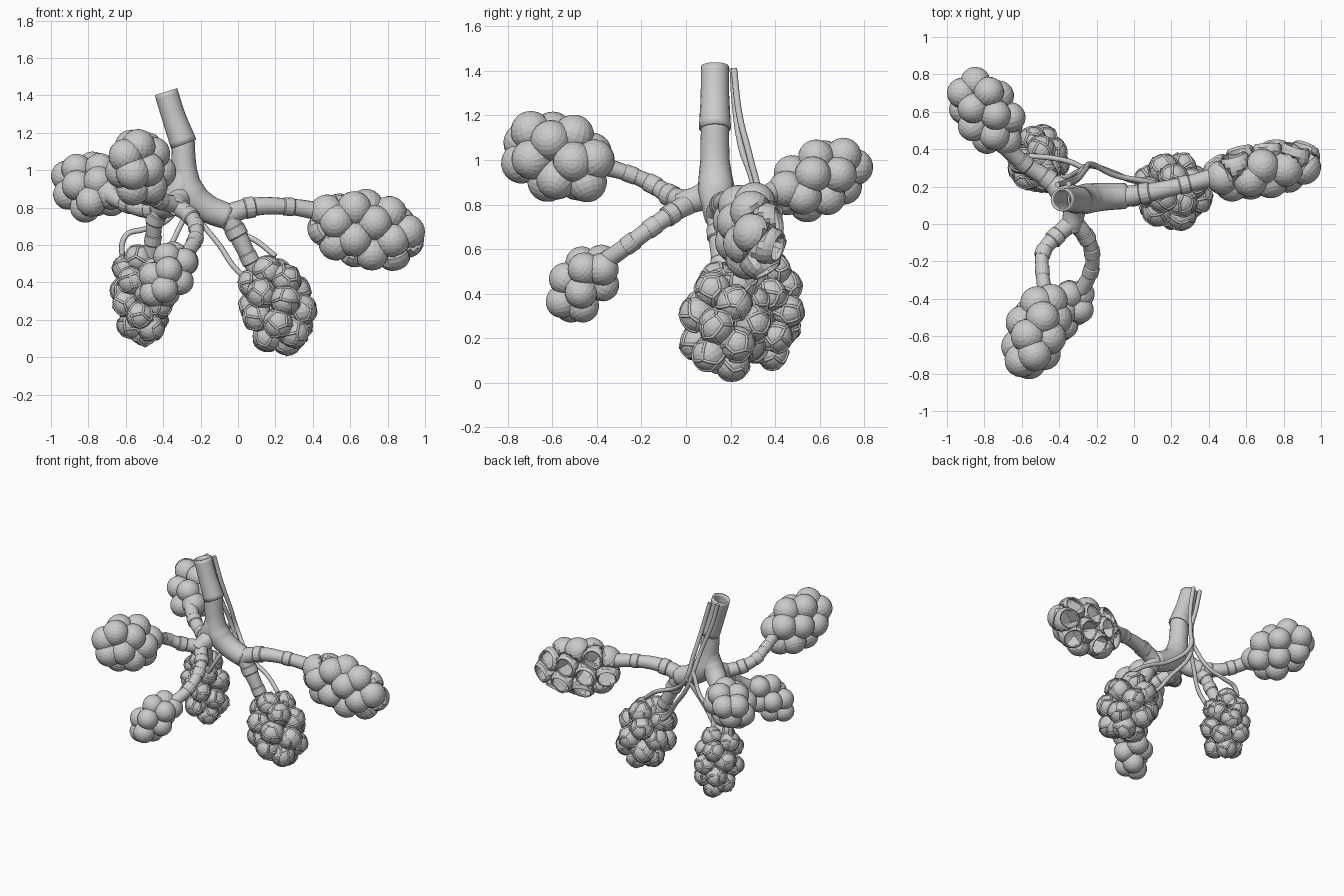
import bpy, bmesh, math, random
from mathutils import Vector, Matrix

if "Cube" in bpy.data.objects:
    bpy.data.objects.remove(bpy.data.objects["Cube"])

random.seed(4)
COL = bpy.context.collection


def add_mesh(name, bm):
    me = bpy.data.meshes.new(name)
    bm.to_mesh(me)
    bm.free()
    ob = bpy.data.objects.new(name, me)
    COL.objects.link(ob)
    return ob


def curve_mesh(name, paths, depth, res, bezier=True, caps=True, smooth=True):
    """Sweep round tubes along paths of (x, y, z, radius) and turn them into one mesh."""
    cu = bpy.data.curves.new(name, 'CURVE')
    cu.dimensions = '3D'
    cu.bevel_depth, cu.bevel_resolution = depth, res
    cu.resolution_u, cu.use_fill_caps = 6, caps
    for path in paths:
        if bezier:
            sp = cu.splines.new('BEZIER')
            sp.bezier_points.add(len(path) - 1)
            for bp, p in zip(sp.bezier_points, path):
                bp.co, bp.radius = p[:3], p[3]
                bp.handle_left_type = bp.handle_right_type = 'AUTO'
        else:
            sp = cu.splines.new('POLY')
            sp.points.add(len(path) - 1)
            for pt, p in zip(sp.points, path):
                pt.co, pt.radius = (*p[:3], 1), p[3]
    tmp = bpy.data.objects.new(name + "_tmp", cu)
    COL.objects.link(tmp)
    dg = bpy.context.evaluated_depsgraph_get()
    me = bpy.data.meshes.new_from_object(tmp.evaluated_get(dg))
    bpy.data.objects.remove(tmp)
    me.name = name
    for f in me.polygons:
        f.use_smooth = smooth and len(f.vertices) < 5
    ob = bpy.data.objects.new(name, me)
    COL.objects.link(ob)
    return ob


def airway(name, path, banded=True):
    """Airway tube with a raised muscle band at each interior point."""
    ob = curve_mesh(name, [path], 1, 6, caps=False)
    sol = ob.modifiers.new("wall", 'SOLIDIFY')
    sol.thickness, sol.offset = 0.012, -1
    if banded:
        bands = []
        for a, p, b in zip(path, path[1:], path[2:]):
            d = (Vector(b[:3]) - Vector(a[:3])).normalized() * 0.03
            c = Vector(p[:3])
            bands.append([(*(c - d), p[3] * 1.03), (*(c - d * .8), p[3] * 1.14),
                          (*(c + d * .8), p[3] * 1.14), (*(c + d), p[3] * 1.03)])
        curve_mesh(name + "_bands", bands, 1, 6, bezier=False, smooth=False)


def ball_centres(lo, hi, axis, semi, n, r):
    """Spread balls over an ellipsoid along axis, then fit them to the box lo..hi."""
    a = Vector(axis).normalized()
    b = Vector((0, 1, 0))
    b = (b - a * b.dot(a)).normalized()
    c = a.cross(b)
    pts, nor = [], []
    for i in range(n):
        t = 1 - 2 * (i + .5) / n
        s, ph = math.sqrt(1 - t * t), i * 2.39996
        u = (t, s * math.cos(ph), s * math.sin(ph))
        pts.append(a * u[0] * semi[0] + b * u[1] * semi[1] + c * u[2] * semi[2])
        nor.append((a * u[0] / semi[0] + b * u[1] / semi[1] + c * u[2] / semi[2]).normalized())
    for k in range(3):
        mn, mx = min(p[k] for p in pts), max(p[k] for p in pts)
        for p in pts:
            p[k] = lo[k] + r + (p[k] - mn) / (mx - mn) * (hi[k] - lo[k] - 2 * r)
    return pts, nor


def capillary_net(name, pts, r):
    """Web of fine vessels around every ball: the dual of an icosahedron, jittered."""
    paths = []
    for i, c in enumerate(pts):
        bm = bmesh.new()
        bmesh.ops.create_icosphere(bm, subdivisions=1, radius=1)
        rot = Matrix.Rotation(random.uniform(0, 6), 3, Vector((random.random(), random.random(), 1)))
        cen = {f: (rot @ f.calc_center_median().normalized()
                   + Vector([random.uniform(-.22, .22) for _ in range(3)])).normalized()
               for f in bm.faces}
        for e in bm.edges:
            p, q = (cen[f] for f in e.link_faces)
            arc = [c + p.lerp(q, t / 3).normalized() * r * .995 for t in range(4)]
            if all((arc[1] - o).length > r * .97 for j, o in enumerate(pts) if j != i):
                paths.append([(*v, 1) for v in arc])
        bm.free()
    curve_mesh(name, paths, 0.0075, 0, bezier=False)


def cluster(name, lo, hi, axis, semi, n, r, net=False, cut=None):
    """Bunch of air sacs; sacs facing the cut direction are opened into hollow cups."""
    pts, nor = ball_centres(lo, hi, axis, semi, n, r)
    cut = Vector(cut).normalized() if cut else None
    is_cup = [cut is not None and d.dot(cut) > .35 for d in nor]
    solid, cups = bmesh.new(), bmesh.new()
    for i, (c, d) in enumerate(zip(pts, nor)):
        bm = cups if is_cup[i] else solid
        if is_cup[i]:
            d = (d + cut * .6).normalized()
        m = Matrix.Translation(c) @ d.to_track_quat('Z', 'Y').to_matrix().to_4x4()
        vs = bmesh.ops.create_uvsphere(bm, u_segments=18, v_segments=12, radius=r, matrix=m)['verts']
        dead = []
        for f in {f for v in vs for f in v.link_faces}:
            mid = f.calc_center_median()
            if is_cup[i]:
                hid = (mid - c).dot(d) > .68 * r
            else:
                hid = any((mid - o).length < r * .82 for j, o in enumerate(pts)
                          if j != i and not is_cup[j])
            if hid:
                dead.append(f)
        # press sacs flat against their open neighbours
        for v in vs:
            k = 1
            for j, o in enumerate(pts):
                if j != i and (is_cup[i] or is_cup[j]):
                    gap = (o - c).length / 2
                    along = (v.co - c).dot((o - c).normalized())
                    if along > gap:
                        k = min(k, gap / along)
            v.co = c + (v.co - c) * k
        bmesh.ops.delete(bm, geom=dead, context='FACES')
    add_mesh(name, solid)
    if any(is_cup):
        ob = add_mesh(name + "_cut_open", cups)
        sol = ob.modifiers.new("wall", 'SOLIDIFY')
        sol.thickness, sol.offset = 0.009, -1
    else:
        cups.free()
    if net:
        capillary_net(name + "_capillaries", pts, r)


# air sac clusters
cluster("right_sacs", (.37, .12, .46), (1, .46, .90), (.5, .12, -.15), (.24, .085, .14), 20, .095,
        cut=(.05, .85, -.4))
cluster("lower_middle_sacs", (0, -.03, .01), (.42, .38, .54), (.12, -.03, -.45), (.19, .12, .12), 18, .08, net=True)
cluster("lower_left_sacs", (-.68, .17, .06), (-.35, .53, .60), (.04, 0, -.5), (.2, .105, .09), 18, .072, net=True)
cluster("front_lower_sacs", (-.53, -.63, .27), (-.21, -.3, .62), (-.2, -.2, -.2), (.13, .065, .065), 12, .074)
cluster("front_upper_sacs", (-.71, -.83, .81), (-.33, -.32, 1.22), (-.17, -.42, .1), (.18, .09, .1), 16, .092)
cluster("back_left_sacs", (-1, .37, .72), (-.58, .84, 1.1), (-.17, .36, .18), (.17, .08, .1), 16, .082)

# windpipe and its two halves
airway("main_airway_top", [(-.385, .13, 1.42, .063), (-.345, .13, 1.29, .064), (-.29, .13, 1.14, .072)], False)
airway("main_airway", [(-.295, .13, 1.18, .062), (-.285, .13, 1.0, .066), (-.255, .135, .88, .082),
                       (-.17, .145, .80, .075), (-.05, .15, .75, .07)], False)
airway("left_airway", [(-.285, .13, 1.0, .06), (-.31, .13, .89, .075), (-.37, .16, .82, .07),
                       (-.43, .22, .79, .055)], False)
airway("front_airway", [(-.29, .14, .9, .06), (-.315, .08, .84, .06), (-.33, .0, .81, .055),
                        (-.33, -.04, .8, .045)], False)

# branches to each cluster
airway("right_branch", [(-.09, .14, .745, .06), (.06, .165, .80, .05), (.27, .21, .805, .043), (.46, .26, .775, .05)])
airway("lower_middle_branch", [(-.08, .15, .79, .06), (-.01, .15, .67, .05), (.06, .16, .53, .043), (.12, .17, .42, .045)])
airway("back_left_branch", [(-.36, .16, .82, .055), (-.46, .24, .79, .048), (-.59, .325, .82, .044), (-.73, .46, .9, .05)])
airway("lower_left_branch", [(-.38, .17, .83, .05), (-.44, .22, .74, .045), (-.455, .27, .63, .04), (-.48, .33, .48, .042)])
airway("front_upper_branch", [(-.32, .02, .81, .05), (-.42, -.07, .84, .044), (-.485, -.15, .89, .038),
                              (-.49, -.25, .935, .034), (-.47, -.4, .98, .042)])
airway("front_lower_branch", [(-.33, .02, .81, .05), (-.255, -.07, .755, .042), (-.225, -.15, .70, .038),
                              (-.23, -.25, .625, .038), (-.29, -.37, .54, .042)])

# thin blood vessels behind the airway
vessels = [
    [(-.41, .21, 1.41), (-.37, .22, 1.25), (-.3, .25, 1.05), (-.27, .3, .9), (-.22, .31, .76),
     (-.1, .27, .6), (0, .23, .46), (.09, .22, .4)],
    [(-.35, .215, 1.41), (-.3, .24, 1.2), (-.26, .29, 1.0), (-.23, .32, .85), (-.1, .26, .72),
     (.1, .22, .62), (.2, .19, .54)],
    [(-.27, .3, .9), (-.37, .34, .74), (-.5, .36, .685), (-.6, .36, .65), (-.62, .35, .5)],
    [(-.23, .32, .85), (-.3, .28, .72), (-.36, .25, .6), (-.44, .26, .48)],
]
curve_mesh("blood_vessels", [[(*p, 1) for p in v] for v in vessels], .015, 2)
